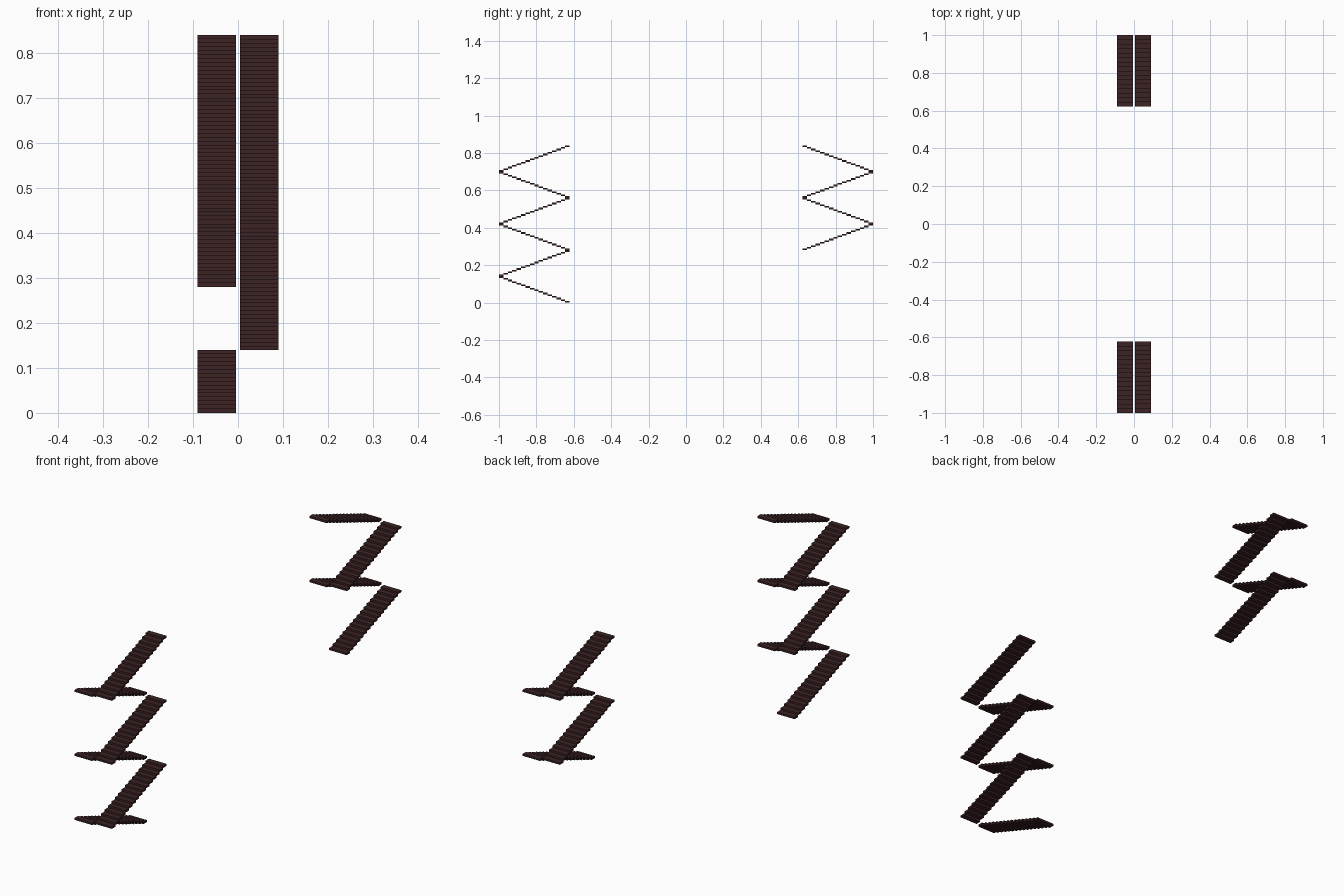
import bpy, bmesh
from mathutils import Matrix, Vector

if "Cube" in bpy.data.objects:
    bpy.data.objects.remove(bpy.data.objects["Cube"])

STEPS = 16                      # steps in each flight
RISE = 0.14                     # height of one flight
Y_IN, Y_OUT = 0.622, 1.0        # inner and outer end of the stair towers
X_MID, WIDTH = 0.0475, 0.085    # lane centre and step width

wood = bpy.data.materials.new("dark brown")
wood.diffuse_color = (0.046, 0.017, 0.018, 1)
wood.use_nodes = True
wood.node_tree.nodes["Principled BSDF"].inputs["Base Color"].default_value = wood.diffuse_color


def flight(name, x, y0, y1, z0):
    """One straight flight of thin slab steps climbing from y0 to y1."""
    bm = bmesh.new()
    run, h = (y1 - y0) / STEPS, RISE / STEPS
    for i in range(STEPS):
        centre = Vector((x, y0 + (i + 0.5) * run, z0 + (i + 0.5) * h))
        size = Matrix.Diagonal((WIDTH, abs(run), h, 1))
        bmesh.ops.create_cube(bm, size=1, matrix=Matrix.Translation(centre) @ size)
    mesh = bpy.data.meshes.new(name)
    bm.to_mesh(mesh)
    bm.free()
    mesh.materials.append(wood)
    bpy.context.collection.objects.link(bpy.data.objects.new(name, mesh))


# Front tower has six flights; the back one is turned half round and starts two higher
for tower, side, first in (("front", -1, 0), ("back", 1, 2)):
    for level in range(first, 6):
        outward = level % 2 == 0
        x = side * X_MID * (1 if outward else -1)
        ends = (Y_IN, Y_OUT) if outward else (Y_OUT, Y_IN)
        flight(f"{tower}_stair_flight_{level + 1}", x,
               side * ends[0], side * ends[1], level * RISE)
